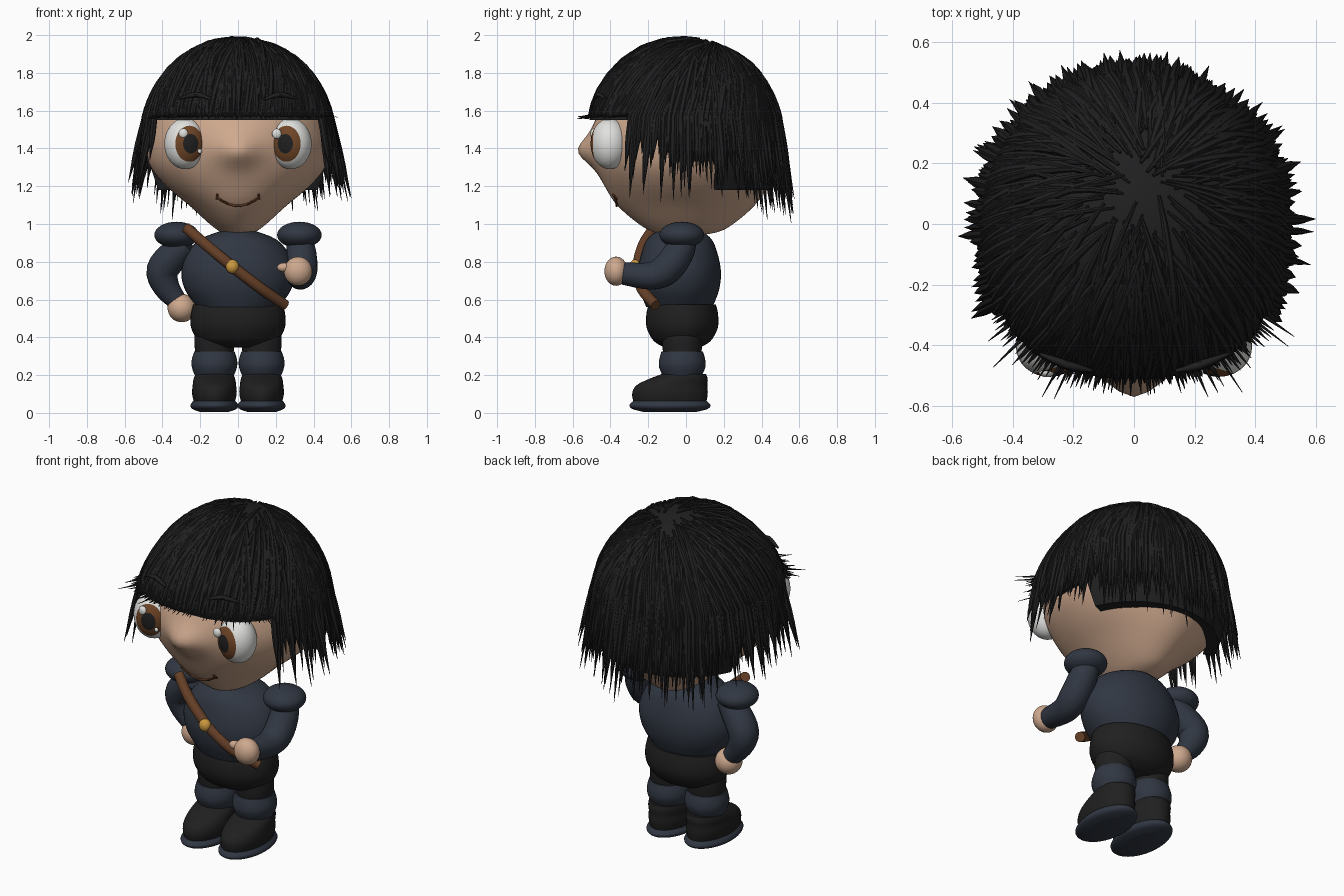
import bpy, bmesh, random
from math import sin, cos, pi, acos, radians, exp, sqrt
from mathutils import Vector, Matrix

if "Cube" in bpy.data.objects:
    bpy.data.objects.remove(bpy.data.objects["Cube"])
random.seed(4)


def material(name, rgb):
    m = bpy.data.materials.new(name)
    m.use_nodes = True
    m.diffuse_color = (*rgb, 1)
    m.node_tree.nodes["Principled BSDF"].inputs["Base Color"].default_value = (*rgb, 1)
    return m


SKIN = material("skin", (0.62, 0.395, 0.27))
NAVY = material("navy cloth", (0.030, 0.038, 0.055))
BLACK = material("soft black", (0.014, 0.014, 0.014))
BROWN = material("brown leather", (0.13, 0.05, 0.02))
GOLD = material("gold", (0.6, 0.32, 0.05))
WHITE = material("eye white", (0.75, 0.75, 0.73))
IRIS = material("iris brown", (0.16, 0.06, 0.02))
MOUTH = material("mouth brown", (0.11, 0.04, 0.016))


def finish(name, bm, *mats):
    bmesh.ops.recalc_face_normals(bm, faces=bm.faces)
    me = bpy.data.meshes.new(name)
    bm.to_mesh(me)
    bm.free()
    for m in mats:
        me.materials.append(m)
    ob = bpy.data.objects.new(name, me)
    bpy.context.collection.objects.link(ob)
    bpy.ops.object.select_all(action="DESELECT")
    ob.select_set(True)
    bpy.context.view_layer.objects.active = ob
    bpy.ops.object.shade_smooth_by_angle(angle=radians(45))
    return ob


def spline(pts, steps=4):
    """Catmull-Rom through tuples of any length."""
    p = [pts[0], *pts, pts[-1]]
    out = []
    for a, b, c, d in zip(p, p[1:], p[2:], p[3:]):
        for k in range(steps):
            t = k / steps
            out.append(tuple(0.5 * (2*w + (x - v)*t + (2*v - 5*w + 4*x - y)*t*t
                             + (3*w - v - 3*x + y)*t**3) for v, w, x, y in zip(a, b, c, d)))
    return out + [tuple(pts[-1])]


def skin_rings(bm, rings):
    for r, q in zip(rings, rings[1:]):
        n = len(r)
        for i in range(n):
            bm.faces.new((r[i], r[(i + 1) % n], q[(i + 1) % n], q[i]))
    bm.faces.new(rings[0])
    bm.faces.new(rings[-1])


def lathe(rows, cx=0, cy=0, n=40):
    """Rows are (z, x radius, y radius, y shift)."""
    bm = bmesh.new()
    rings = [[bm.verts.new((cx + rx * sin(2*pi*i/n), cy + dy - ry * cos(2*pi*i/n), z))
              for i in range(n)] for z, rx, ry, dy in spline(rows)]
    skin_rings(bm, rings)
    return bm


def tube(bm, pts, sides):
    """Points are (x, y, z, radius)."""
    vs = [Vector(p[:3]) for p in pts]
    tans = [(vs[min(i + 1, len(vs) - 1)] - vs[max(i - 1, 0)]).normalized() for i in range(len(vs))]
    q = tans[0].to_track_quat("Z", "Y")
    rings = []
    for i, v in enumerate(vs):
        if i:
            q = tans[i - 1].rotation_difference(tans[i]) @ q
        rings.append([bm.verts.new(v + q @ Vector((cos(2*pi*k/sides), sin(2*pi*k/sides), 0)) * pts[i][3])
                      for k in range(sides)])
    skin_rings(bm, rings)


def limb(name, pts, mat, sides=20):
    bm = bmesh.new()
    tube(bm, spline(pts), sides)
    return finish(name, bm, mat)


def ball(name, loc, size, *mats, rule=None, turn=0):
    """Ellipsoid with its poles along the y axis, turned about z."""
    bm = bmesh.new()
    bmesh.ops.create_uvsphere(bm, u_segments=32, v_segments=24, radius=1,
                              matrix=Matrix.Rotation(pi / 2, 4, "X"))
    if rule:
        for f in bm.faces:
            f.material_index = rule(f.calc_center_median().normalized())
    place = Matrix.Translation(loc) @ Matrix.Diagonal((*size, 1)) @ Matrix.Rotation(turn, 4, "Z")
    bmesh.ops.transform(bm, verts=bm.verts, matrix=place)
    return finish(name, bm, *mats)


# Head with a soft nose bump
head_rows = [(0.935, 0.01, 0.02, 0), (0.955, 0.085, 0.16, 0), (1.0, 0.15, 0.25, 0), (1.1, 0.26, 0.365, 0),
             (1.2, 0.38, 0.43, 0), (1.3, 0.462, 0.475, 0), (1.4, 0.49, 0.5, 0), (1.5, 0.48, 0.495, 0),
             (1.6, 0.45, 0.455, 0), (1.75, 0.36, 0.36, 0), (1.88, 0.2, 0.2, 0), (1.93, 0.01, 0.01, 0)]
head = lathe(head_rows, n=64)
for v in head.verts:
    if v.co.y < 0:
        v.co.y -= 0.074 * exp(-(v.co.x / 0.1)**2 - ((v.co.z - 1.385) / 0.08)**2)
finish("head", head, SKIN)


def face_point(x, z, out, r):
    row = min(spline(head_rows, 12), key=lambda p: abs(p[0] - z))
    return (x, -row[2] * sqrt(1 - (x / row[1])**2) - out, z, r)


# Smile with short end creases
limb("mouth", [face_point(x, 1.097 + 3.6 * x * x, 0.003, 0.0065)
               for x in (-0.11, -0.07, -0.035, 0, 0.035, 0.07, 0.11)], MOUTH, 8)
for s, side in ((-1, "right"), (1, "left")):
    limb(side + "_mouth_corner", [face_point(s * x, z, 0.003, 0.006)
                                  for x, z in ((0.108, 1.157), (0.112, 1.143), (0.115, 1.132))], MOUTH, 8)

    # Eyes look slightly inward: pupil, iris and white are rings around the pole
    ball(side + "_eye", (s * 0.28, -0.405, 1.425), (0.11, 0.1, 0.135), WHITE, IRIS, BLACK, turn=-s * radians(17),
         rule=lambda n: 2 if n.y < -cos(radians(25)) else 1 if n.y < -cos(radians(44)) else 0)
    ball(side + "_eye_glint", (s * 0.247 - 0.042, -0.49, 1.478), (0.025, 0.016, 0.027), WHITE)
    ball(side + "_small_glint", (s * 0.247 + 0.045, -0.486, 1.385), (0.012, 0.01, 0.013), WHITE)

    # Eyebrows resting on the fringe
    limb(side + "_eyebrow", [(s * 0.14, -0.485, 1.66, 0.006), (s * 0.22, -0.465, 1.685, 0.014),
                             (s * 0.31, -0.43, 1.665, 0.006)], BLACK, 8)

# Hair cap: an ellipsoid with fuller front corners and a hem stepping down to the back
CAP_Z, CAP_R, CAP_H = 1.42, 0.505, 0.565


def cap_point(d, lift=0):
    """Point on the cap in direction d, a unit vector."""
    r = CAP_R + lift
    deep = 1.0
    if d.y < 0:
        r *= 1 + 0.32 * d.x**2 * d.y**2
        deep = 1.04
    return Vector((r * d.x, r * deep * d.y, CAP_Z + (CAP_H + lift) * d.z))


def heading(a, t):
    return Vector((sin(a) * sin(t), -cos(a) * sin(t), cos(t)))


def turned(a):
    """Angle away from the front."""
    return abs((a + pi) % (2 * pi) - pi)


def hem(a):
    d = turned(a)
    return 1.55 if d < radians(82) else 1.33 if d < radians(112) else 1.18


cap = bmesh.new()
N = 96
rings = []
for k in range(1, 21):
    rings.append([cap.verts.new(cap_point(heading(a, acos((hem(a) - CAP_Z) / CAP_H) * k / 20)))
                  for a in (2 * pi * i / N for i in range(N))])
rings.append([cap.verts.new((v.co.x * 0.86, v.co.y * 0.86, v.co.z)) for v in rings[-1]])
skin_rings(cap, rings)
cap.faces.ensure_lookup_table()
bmesh.ops.delete(cap, geom=[cap.faces[-1]], context="FACES_ONLY")
finish("hair_cap", cap, BLACK)

# Hair strands: sweep from the crown over the cap, then hang outward to a point
strands = bmesh.new()
BREAK = radians(75)
COUNT = 330
for i in range(COUNT):
    a = 2 * pi * (i + random.random()) / COUNT
    d = turned(a)
    front = d < radians(57)
    if not front and d < radians(76) and i % 2:
        continue
    crown = Vector((0.06 + random.uniform(-0.14, 0.14), 0.24 + random.uniform(-0.14, 0.14), 0.95))
    end = heading(a, BREAK)
    start = random.uniform(0.15, 0.65)
    out = Vector((sin(a), -cos(a), 0))
    path = []
    for k in range(8):
        t = start + (1 - start) * k / 7
        path.append(cap_point((crown * (1 - t) + end * t).normalized(), 0.004))
    top = path[-1].z
    if front:
        reach = 0.13 if d > radians(22) and i % 3 == 0 else 0.06
        path.append(path[-1] + out * random.uniform(0.2, 1) * reach)
        path[-2].z = 1.575
        path[-1].z = random.uniform(1.556, 1.57)
    else:
        back = d > radians(125)
        tip = (1.0 if back else 1.1) + 0.27 * random.random()**0.7
        flare = random.uniform(0.08, 0.2 if back else 0.27)
        base = path[-1].copy()
        for k in range(1, 6):
            drop = (top - tip) * k / 5
            path.append(base + out * flare * drop - Vector((0, 0, drop)))
    width = random.uniform(0.012, 0.02)
    last = len(path) - 1
    tube(strands, [(*p, max(0.001, width * min(1, 0.3 + k * 0.3, (last - k) / 2.5)))
                   for k, p in enumerate(path)], 7)
finish("hair_strands", strands, BLACK)

# Torso and trousers
finish("torso", lathe([(0.56, 0.215, 0.175, 0), (0.65, 0.28, 0.21, 0), (0.75, 0.3, 0.22, 0),
                       (0.85, 0.265, 0.2, 0), (0.92, 0.2, 0.17, 0), (0.96, 0.1, 0.12, 0)], cy=-0.035), NAVY)
finish("trousers", lathe([(0.345, 0.12, 0.09, 0), (0.38, 0.205, 0.15, 0), (0.45, 0.248, 0.188, 0),
                          (0.52, 0.25, 0.19, 0), (0.575, 0.237, 0.178, 0)], cy=-0.02), BLACK)

# Strap across the chest with its buckle
limb("chest_strap", [(-0.275, -0.17, 0.98, 0.028), (-0.17, -0.225, 0.89, 0.029), (-0.03, -0.255, 0.775, 0.029),
                     (0.12, -0.235, 0.66, 0.029), (0.25, -0.16, 0.57, 0.028)], BROWN)
ball("strap_buckle", (-0.03, -0.27, 0.775), (0.035, 0.03, 0.037), GOLD)

# Legs, boots and shoulder pads
for s, side in ((-1, "right"), (1, "left")):
    x = s * 0.125
    finish(side + "_thigh", lathe([(0.3, 0.1, 0.1, 0), (0.38, 0.106, 0.106, 0), (0.45, 0.1, 0.1, 0)],
                                  x, -0.02), BLACK)
    finish(side + "_sock", lathe([(0.19, 0.1, 0.1, 0), (0.24, 0.119, 0.122, 0), (0.28, 0.12, 0.122, 0),
                                  (0.325, 0.107, 0.11, 0)], x, -0.02), NAVY)
    finish(side + "_boot", lathe([(0.045, 0.105, 0.19, -0.085), (0.1, 0.118, 0.2, -0.085),
                                  (0.145, 0.115, 0.188, -0.075), (0.18, 0.11, 0.155, -0.04),
                                  (0.205, 0.1, 0.118, -0.012)], x), BLACK)
    finish(side + "_sole", lathe([(0.005, 0.075, 0.14, 0), (0.02, 0.116, 0.197, 0), (0.04, 0.127, 0.215, 0),
                                  (0.063, 0.112, 0.195, 0)], x, -0.085), NAVY)
    ball(side + "_shoulder_pad", (s * 0.325, -0.022, 0.942), (0.118, 0.118, 0.07), NAVY)

# Right arm with the hand on the hip
limb("right_arm", [(-0.27, -0.02, 0.9, 0.07), (-0.335, 0.0, 0.84, 0.082), (-0.4, 0.025, 0.755, 0.085),
                   (-0.378, 0.03, 0.665, 0.07), (-0.315, 0.025, 0.585, 0.05)], NAVY)
ball("right_hand", (-0.298, 0.02, 0.555), (0.075, 0.075, 0.075), SKIN)

# Left arm reaching forward
limb("left_arm", [(0.325, -0.01, 0.92, 0.07), (0.335, -0.04, 0.845, 0.08), (0.338, -0.105, 0.76, 0.083),
                  (0.33, -0.19, 0.725, 0.073), (0.322, -0.33, 0.738, 0.06)], NAVY)
ball("left_hand", (0.318, -0.37, 0.75), (0.075, 0.062, 0.077), SKIN)
ball("left_thumb", (0.245, -0.375, 0.77), (0.038, 0.025, 0.025), SKIN)
